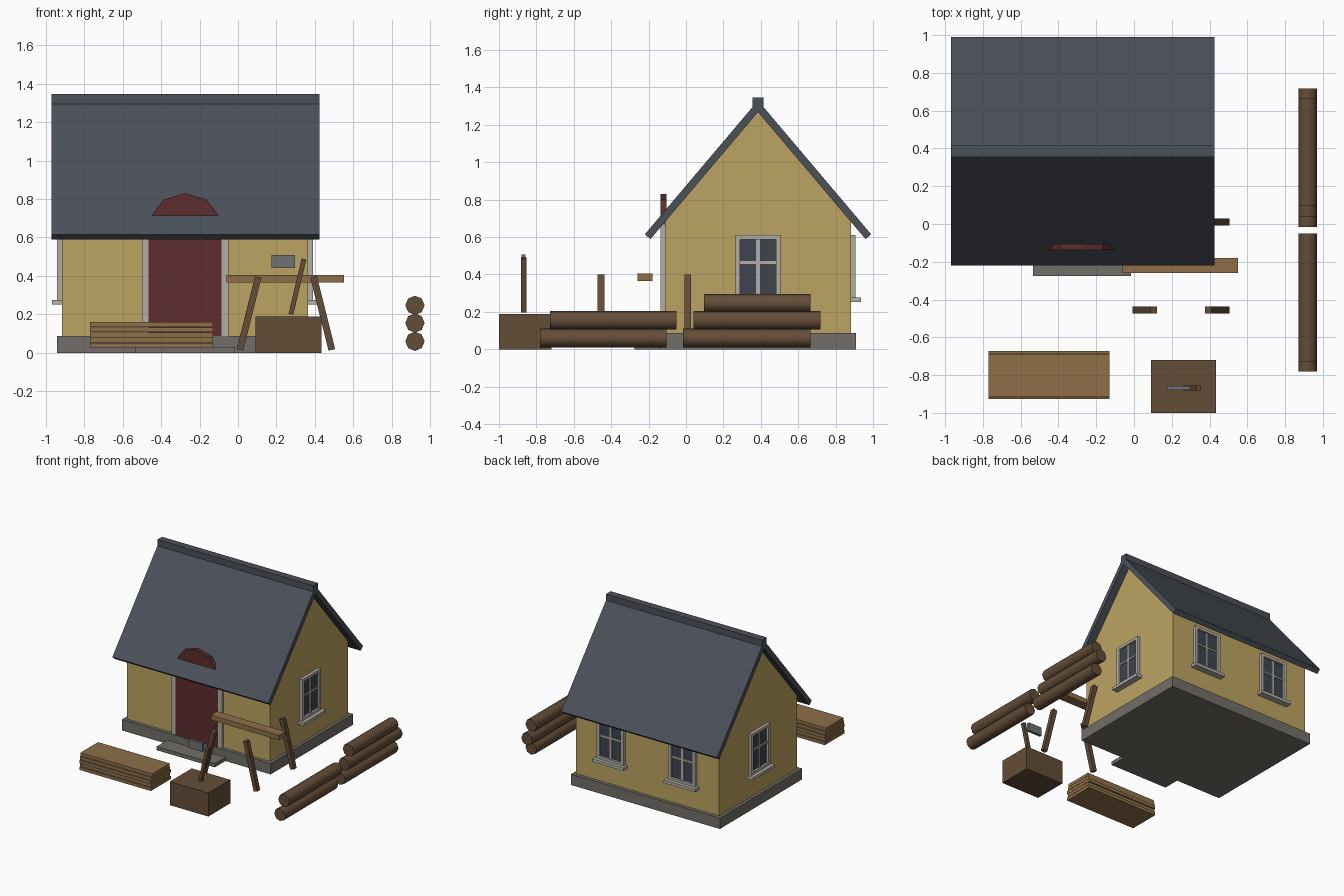
import bpy, math
from mathutils import Matrix, Vector

cube = bpy.data.objects.get("Cube")
if cube:
    bpy.data.objects.remove(cube, do_unlink=True)


def material(name, r, g, b):
    lin = [((c / 255 + 0.055) / 1.055) ** 2.4 for c in (r, g, b)] + [1]
    m = bpy.data.materials.new(name)
    m.use_nodes = True
    m.diffuse_color = lin
    m.node_tree.nodes["Principled BSDF"].inputs["Base Color"].default_value = lin
    return m


PLASTER = material("yellow plaster", 188, 164, 97)
SLATE = material("roof slate", 75, 80, 89)
MAROON = material("maroon door", 94, 45, 46)
TRIM = material("pale trim", 178, 175, 166)
STONE = material("foundation stone", 114, 111, 104)
GLASS = material("window glass", 62, 67, 78)
BARK = material("dark wood", 100, 77, 56)
PLANK = material("sawn wood", 142, 111, 73)
STEEL = material("axe steel", 112, 113, 115)


def add_mesh(name, verts, faces, mat, matrix=Matrix()):
    me = bpy.data.meshes.new(name)
    me.from_pydata([matrix @ Vector(v) for v in verts], [], faces)
    me.materials.append(mat)
    ob = bpy.data.objects.new(name, me)
    bpy.context.collection.objects.link(ob)
    return ob


def prism(name, profile, place, a, b, mat, matrix=Matrix()):
    """Extrude a 2D profile from a to b; place(u, v, t) gives the 3D point."""
    n = len(profile)
    verts = [place(u, v, t) for t in (a, b) for u, v in profile]
    faces = [list(range(n))[::-1], list(range(n, 2 * n))]
    faces += [[i, (i + 1) % n, n + (i + 1) % n, n + i] for i in range(n)]
    ob = add_mesh(name, verts, faces, mat, matrix)
    # make the winding consistent whatever the extrusion axis
    import bmesh
    bm = bmesh.new()
    bm.from_mesh(ob.data)
    bmesh.ops.recalc_face_normals(bm, faces=bm.faces)
    bm.to_mesh(ob.data)
    bm.free()
    return ob


def along_x(u, v, t):
    return (t, u, v)


def along_y(u, v, t):
    return (u, t, v)


def box(name, x, y, z, mat, matrix=Matrix()):
    rect = [(x[0], z[0]), (x[1], z[0]), (x[1], z[1]), (x[0], z[1])]
    return prism(name, rect, along_y, y[0], y[1], mat, matrix)


def leaning_bar(name, low, high, width, y, depth, mat):
    """Square bar leaning sideways between two (x, z) points."""
    dx, dz = high[0] - low[0], high[1] - low[1]
    half = width / 2
    m = Matrix.Translation((low[0], y, low[1])) @ Matrix.Rotation(math.atan2(dx, dz), 4, 'Y')
    return box(name, (-half, half), (-depth / 2, depth / 2), (0, math.hypot(dx, dz)), mat, m)


CX, CY = -0.275, 0.385          # house centre
WX, WY = 0.64, 0.4975           # wall half sizes

# House body
box("foundation", (CX - 0.665, CX + 0.665), (CY - 0.525, CY + 0.525), (0, 0.088), STONE)
box("door_step", (-0.535, -0.015), (-0.275, -0.13), (0, 0.03), STONE)
gable = [(CY - WY, 0.087), (CY + WY, 0.087), (CY + WY, 0.68), (CY, 1.275), (CY - WY, 0.68)]
prism("walls", gable, along_x, CX - WX, CX + WX, PLASTER)

# Roof slopes and ridge cap
for side, label in ((-1, "front"), (1, "back")):
    slope = [(0, 1.33), (0.605, 0.615), (0.575, 0.589), (0, 1.268)]
    prism("roof_" + label, [(CY + side * u, v) for u, v in slope], along_x, -0.97, 0.425, SLATE)
box("ridge_cap", (-0.97, 0.425), (CY - 0.03, CY + 0.03), (1.29, 1.345), SLATE)

# Arched door with side posts
half_arch = [(0.19, 0.087), (0.19, 0.64), (0.172, 0.715), (0.112, 0.797)]
arch = [(CX + u, v) for u, v in half_arch] + [(CX, 0.83)]
arch += [(CX - u, v) for u, v in reversed(half_arch)]
prism("arched_door", arch, along_y, -0.137, -0.105, MAROON)
for side, label in ((-1, "right"), (1, "left")):
    x = sorted((CX + side * 0.19, CX + side * 0.225))
    box("door_post_" + label, x, (-0.135, -0.11), (0.087, 0.67), TRIM)


def window(name, x, y, turn):
    """Window facing local -y, origin on the wall surface."""
    m = Matrix.Translation((x, y, 0)) @ Matrix.Rotation(math.radians(turn), 4, 'Z')
    box(name + "_glass", (-0.1, 0.1), (-0.008, 0.01), (0.28, 0.6), GLASS, m)
    for s in (-1, 1):
        side = sorted((s * 0.12, s * 0.095))
        box(name + "_side_frame", side, (-0.025, 0.005), (0.275, 0.61), TRIM, m)
    for z in (0.275, 0.588):
        box(name + "_cross_frame", (-0.095, 0.095), (-0.025, 0.005), (z, z + 0.022), TRIM, m)
    box(name + "_upright_bar", (-0.01, 0.01), (-0.016, 0), (0.29, 0.59), TRIM, m)
    box(name + "_level_bar", (-0.095, 0.095), (-0.016, 0), (0.457, 0.471), TRIM, m)
    box(name + "_sill", (-0.14, 0.14), (-0.052, 0.005), (0.252, 0.276), TRIM, m)


window("left_window", CX + WX, CY, 90)
window("right_window", CX - WX, CY, -90)
for offset in (-0.32, 0.32):
    window("back_window", CX + offset, CY + WY, 180)

# Stack of boards
for i in range(5):
    inset = 0.018 if i % 2 == 0 else 0
    if i < 4:
        inset = 0.012 - inset / 2
    z = 0.027 + i * 0.027
    box("board", (-0.77, -0.13), (-0.93 + inset, -0.67 - inset), (z, z + 0.025), PLANK)

# Trestle: rail and four splayed legs
box("trestle_rail", (-0.06, 0.55), (-0.26, -0.18), (0.365, 0.405), PLANK)
for y in (-0.455, 0.01):
    leaning_bar("trestle_leg", (0.01, 0.015), (0.105, 0.395), 0.035, y, 0.036, BARK)
    leaning_bar("trestle_leg", (0.488, 0.015), (0.393, 0.395), 0.035, y, 0.036, BARK)

# Chopping block with axe
box("chopping_block", (0.09, 0.435), (-1, -0.72), (0, 0.19), BARK)
leaning_bar("axe_handle", (0.275, 0.2), (0.343, 0.488), 0.025, -0.868, 0.028, BARK)
box("axe_head", (0.175, 0.297), (-0.88, -0.858), (0.44, 0.508), STEEL)

# Log pile: (start y, end y, centre height)
logs = [(-0.78, -0.105, 0.06), (-0.015, 0.665, 0.06), (-0.728, -0.05, 0.155),
        (0.04, 0.718, 0.155), (0.095, 0.665, 0.247)]
for y0, y1, z in logs:
    ring = [(0.92 + 0.05 * math.cos(k * math.pi / 4), z + 0.05 * math.sin(k * math.pi / 4))
            for k in range(8)]
    log = prism("log", ring, along_y, y0, y1, BARK)
    bpy.ops.object.select_all(action='DESELECT')
    log.select_set(True)
    bpy.context.view_layer.objects.active = log
    bpy.ops.object.shade_smooth_by_angle(angle=math.radians(60))
